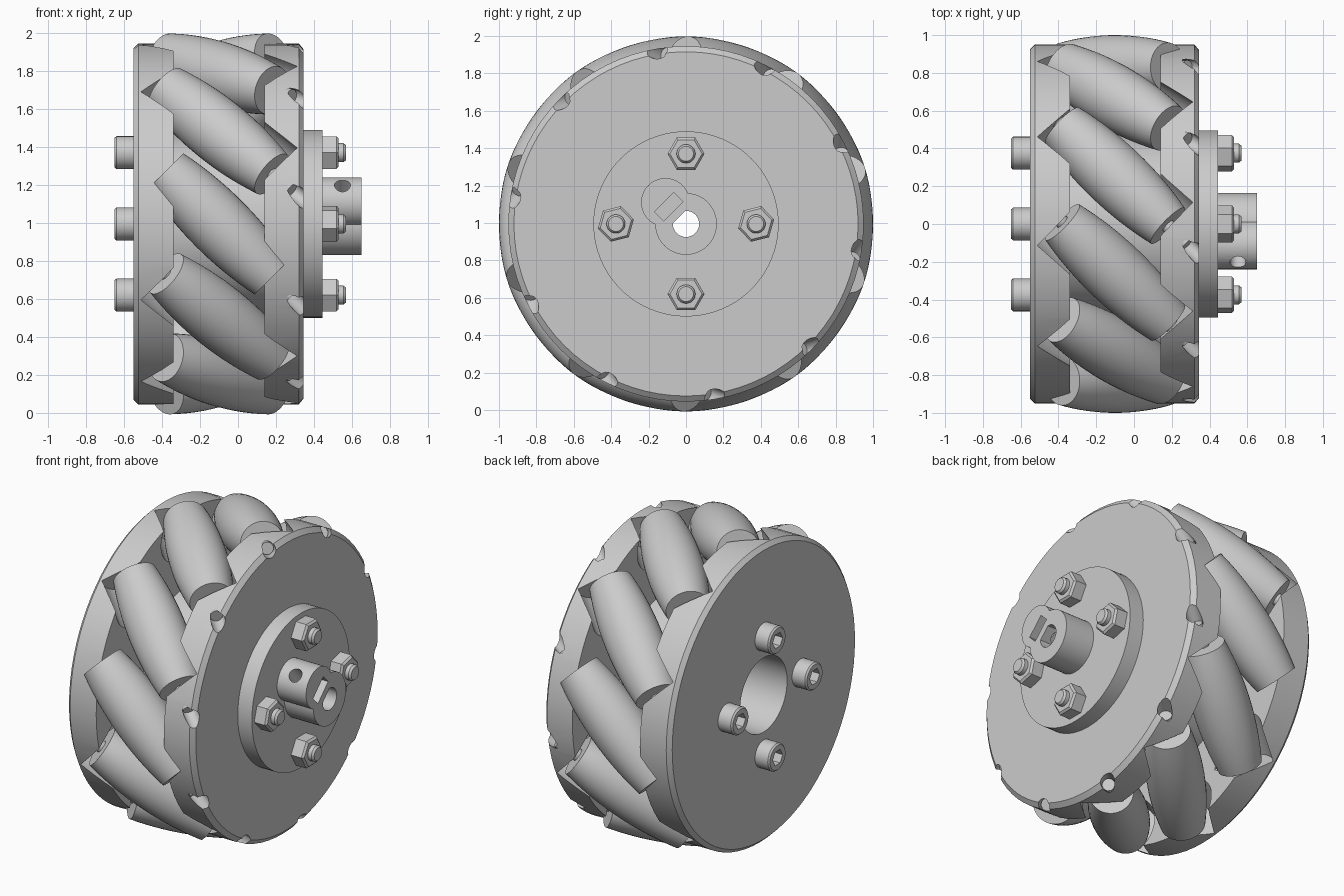
import bpy, bmesh, math
from mathutils import Matrix, Vector

if "Cube" in bpy.data.objects:
    bpy.data.objects.remove(bpy.data.objects["Cube"])

CX, CZ = -0.10, 0.995          # wheel centre
D = 0.83                       # roller axis distance from the wheel axis
N = 10                         # rollers
AXIS = Matrix.Translation((0, 0, CZ))


def lathe(name, profile, mat=AXIS, seg=48, closed=False, phase=0.0):
    """Spin (x, radius) points about the local x axis."""
    bm = bmesh.new()
    rings = []
    for x, r in profile:
        rings.append([bm.verts.new((x, r * math.cos(phase + 2 * math.pi * i / seg),
                                    r * math.sin(phase + 2 * math.pi * i / seg)))
                      for i in range(seg)])
    pairs = list(zip(rings, rings[1:]))
    if closed:
        pairs.append((rings[-1], rings[0]))
    for a, b in pairs:
        for i in range(seg):
            j = (i + 1) % seg
            bm.faces.new((a[i], a[j], b[j], b[i]))
    if not closed:
        bm.faces.new(rings[0])
        bm.faces.new(rings[-1])
    bmesh.ops.recalc_face_normals(bm, faces=bm.faces)
    bm.transform(mat)
    bmesh.ops.recalc_face_normals(bm, faces=bm.faces)
    me = bpy.data.meshes.new(name)
    bm.to_mesh(me)
    bm.free()
    ob = bpy.data.objects.new(name, me)
    bpy.context.collection.objects.link(ob)
    return ob


def rod(name, x0, x1, r, mat=AXIS, seg=32, phase=0.0):
    return lathe(name, [(x0, r), (x1, r)], mat, seg, phase=phase)


def activate(ob):
    bpy.ops.object.select_all(action='DESELECT')
    ob.select_set(True)
    bpy.context.view_layer.objects.active = ob


def boolean(ob, tool, op='DIFFERENCE'):
    activate(ob)
    m = ob.modifiers.new("bool", 'BOOLEAN')
    m.operation, m.solver, m.object = op, 'EXACT', tool
    bpy.ops.object.modifier_apply(modifier=m.name)
    bpy.data.objects.remove(tool)


def smooth(ob, deg=30):
    activate(ob)
    bpy.ops.object.shade_smooth_by_angle(angle=math.radians(deg))


def roller_matrix(k):
    """Local x runs along the roller axis, 45 degrees to the wheel axis."""
    a = 2 * math.pi * k / N
    radial = Vector((0, math.cos(a), math.sin(a)))
    tangent = Vector((0, -math.sin(a), math.cos(a)))
    ux = (Vector((1, 0, 0)) + tangent).normalized()
    uy = radial.cross(ux)
    m = Matrix((ux, uy, radial)).transposed().to_4x4()
    m.translation = Vector((CX, 0, CZ)) + radial * D
    return m


# wheel body: two rim discs joined by a bored core
body = lathe("wheel_body", [(-.55, .238), (-.55, .925), (-.525, .95), (-.34, .95),
                            (-.34, .48), (.14, .48), (.14, .95), (.32, .95),
                            (.345, .92), (.345, .238)], seg=80, closed=True)

# barrel rollers with axles, and their pockets and axle holes in the body
for k in range(N):
    m = roller_matrix(k)
    boolean(body, rod("pocket_cutter", -.42, .42, .192, m, 40))
    boolean(body, rod("axle_hole_cutter", -.5, .8, .043, m, 16))
    prof = []
    for i in range(17):
        s = -.395 + .79 * i / 16
        prof.append((s, math.sqrt(1 - s * s / 2) - D))
    smooth(lathe("roller", prof, m, 40))
    smooth(rod("roller_axle", -.495, .54, .038, m, 16))
smooth(body)

# hub: flange, round boss and clamp lobe
hub = lathe("hub", [(.345, .495), (.445, .495)], seg=80)
boolean(hub, rod("boss", .40, .65, .165, seg=48), 'UNION')
lobe_mat = Matrix.Translation((0, -.11, CZ + .115))
boolean(hub, rod("lobe", .41, .65, .13, lobe_mat, 40), 'UNION')

# D-shaped shaft bore
bore = rod("bore_cutter", .2, .8, .07, seg=32)
diag = Matrix.Rotation(math.radians(45), 4, 'X')
flat = rod("bore_flat", .1, .9, .2, AXIS @ diag @ Matrix.Translation((0, 0, .141 + .052)),
           4, math.pi / 4)
boolean(bore, flat)
boolean(hub, bore)

# set-screw hole and captive-nut slot in the lobe
out = Vector((0, -1, 1)).normalized()
side = Vector((0, 1, 1)).normalized()
sm = Matrix((out, side, out.cross(side))).transposed().to_4x4()
sm.translation = (.55, 0, CZ)
boolean(hub, rod("screw_hole_cutter", .03, .4, .042, sm, 24))
slot_mat = sm @ Matrix.Translation((.13, 0, .0)) @ Matrix.Diagonal((1, 1.0, 1, 1))
bpy.ops.mesh.primitive_cube_add(size=1)
slot = bpy.context.object
slot.data.transform(slot_mat @ Matrix.Diagonal((.07, .145, .24, 1)))
if slot_mat.determinant() < 0:
    slot.data.flip_normals()
boolean(hub, slot)
smooth(hub)

# four socket-head bolts with nuts
for k in range(4):
    a = k * math.pi / 2
    m = Matrix.Translation((0, .375 * math.cos(a), CZ + .375 * math.sin(a)))
    bolt = lathe("bolt", [(-.65, .078), (-.64, .087), (-.55, .087), (-.55, .05),
                          (.555, .05), (.568, .04)], m, 32)
    boolean(bolt, rod("socket_cutter", -.7, -.59, .05, m, 6))
    smooth(bolt)
    turn = 0 if k % 2 else math.radians(14)
    nut = lathe("nut", [(.445, .099), (.518, .099), (.53, .086)], m, 6, phase=turn)
